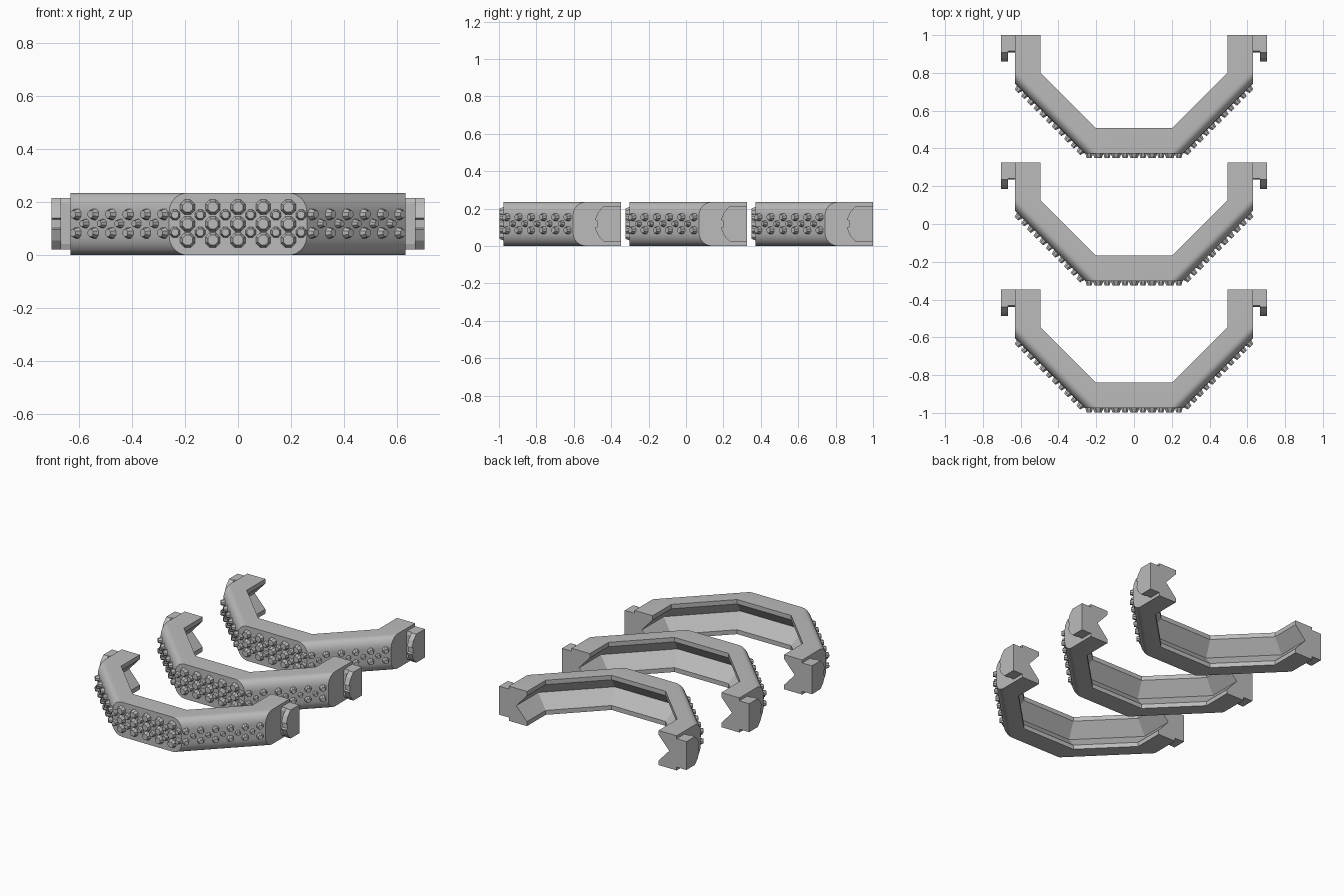
import bpy, bmesh, math
from mathutils import Matrix, Vector

if "Cube" in bpy.data.objects:
    bpy.data.objects.remove(bpy.data.objects["Cube"])

grey = bpy.data.materials.new("grey")
grey.diffuse_color = (0.5, 0.5, 0.5, 1)
grey.use_nodes = True
grey.node_tree.nodes["Principled BSDF"].inputs["Base Color"].default_value = grey.diffuse_color

SIDE, FRONT, DIAG, H = 0.63, -0.628, -0.887, 0.235
R2 = math.sqrt(2)


def finish(name, bm, y):
    bmesh.ops.recalc_face_normals(bm, faces=bm.faces)
    mesh = bpy.data.meshes.new(name)
    bm.to_mesh(mesh)
    bm.free()
    mesh.materials.append(grey)
    ob = bpy.data.objects.new(name, mesh)
    ob.location.y = y
    bpy.context.collection.objects.link(ob)
    return ob


def plan(s, d):
    """Bent path seen from above: s insets the front and legs, d the diagonals."""
    x, y = SIDE - s, FRONT + s
    half = [(x, 0), (x, x + DIAG + R2 * d), (y - DIAG - R2 * d, y)]
    return half + [(-px, py) for px, py in reversed(half)]


def band(y):
    # cross-section: rounded outer edges on the diagonals, V channel inside
    n, rz, rd, t = 6, 0.07, 0.05, 0.136
    arc = [(0, rd * (1 - math.cos(a)), rz * (1 - math.sin(a)))
           for a in (math.pi / 2 * i / n for i in range(n + 1))]
    low = [(s, d, z) for s, d, z in arc]
    high = [(s, d, H - z) for s, d, z in reversed(arc)]
    section = low[::-1] + high[::-1]
    section = [(0, rd * (1 - math.sin(math.pi / 2 * i / n)),
                rz * (1 - math.cos(math.pi / 2 * i / n))) for i in range(n + 1)]
    section += [(s, d, H - z) for s, d, z in reversed(section)]
    section += [(t, t, H), (t, t, H - 0.03), (0.056, 0.056, H / 2), (t, t, 0.03), (t, t, 0)]
    bm = bmesh.new()
    lines = [[bm.verts.new((px, py, z)) for px, py in plan(s, d)] for s, d, z in section]
    for i, a in enumerate(lines):
        b = lines[(i + 1) % len(lines)]
        for k in range(5):
            bm.faces.new((a[k], a[k + 1], b[k + 1], b[k]))
    for k in (0, 5):
        bm.faces.new([line[k] for line in lines])
    ob = finish("curved_band", bm, y)
    bpy.ops.object.select_all(action='DESELECT')
    ob.select_set(True)
    bpy.context.view_layer.objects.active = ob
    bpy.ops.object.shade_smooth_by_angle(angle=math.radians(28))


def stud(bm, pos, normal, r):
    # tapered eight-sided stud, slightly sunk into the band
    q = Vector(normal).to_track_quat('Z', 'Y').to_matrix().to_4x4()
    m = Matrix.Translation(pos) @ q @ Matrix.Translation((0, 0, 0.007))
    m = m @ Matrix.Rotation(math.pi / 8, 4, 'Z')
    bmesh.ops.create_cone(bm, cap_ends=True, segments=8, radius1=r, radius2=r * 0.6,
                          depth=0.032, matrix=m)


def studs(y):
    bm = bmesh.new()
    # front panel: three rows of large studs with small ones between
    for i in range(-2, 3):
        for z in (0.057, 0.118, 0.181):
            stud(bm, (i * 0.095, FRONT, z), (0, -1, 0), 0.034)
    for i in range(6):
        for z in (0.086, 0.152):
            stud(bm, (-0.2375 + i * 0.095, FRONT, z), (0, -1, 0), 0.024)
    # diagonals: two rows with a smaller row between
    for sx in (-1, 1):
        n = (sx, -1, 0)
        for i in range(6):
            x = 0.278 + 0.0655 * i
            for z in (0.084, 0.154):
                stud(bm, (sx * x, x + DIAG, z), n, 0.025)
            if i < 5:
                x += 0.0328
                stud(bm, (sx * x, x + DIAG, 0.119), n, 0.02)
    finish("studs", bm, y)


def prism(bm, outline, x0, x1):
    a = [bm.verts.new((x0, py, z)) for py, z in outline]
    b = [bm.verts.new((x1, py, z)) for py, z in outline]
    bm.faces.new(a)
    bm.faces.new(b[::-1])
    for i in range(len(a)):
        j = (i + 1) % len(a)
        bm.faces.new((a[i], a[j], b[j], b[i]))


def lugs(y):
    # hooked side plates on short necks
    upper = [(0, 0.215), (-0.092, 0.215), (-0.122, 0.182), (-0.14, 0.14), (-0.128, 0.134)]
    plate = upper + [(py, 0.237 - z) for py, z in reversed(upper)]
    neck = [(0, 0.215), (-0.085, 0.215), (-0.092, 0.195), (-0.092, 0.042),
            (-0.085, 0.022), (0, 0.022)]
    for sx, side in ((-1, "left"), (1, "right")):
        bm = bmesh.new()
        prism(bm, neck, sx * 0.625, sx * 0.668)
        prism(bm, plate, sx * 0.667, sx * 0.703)
        finish(side + "_lug", bm, y)


# three identical guards in a row
for k in range(3):
    back = 1 - k * 0.6735
    band(back)
    studs(back)
    lugs(back)
